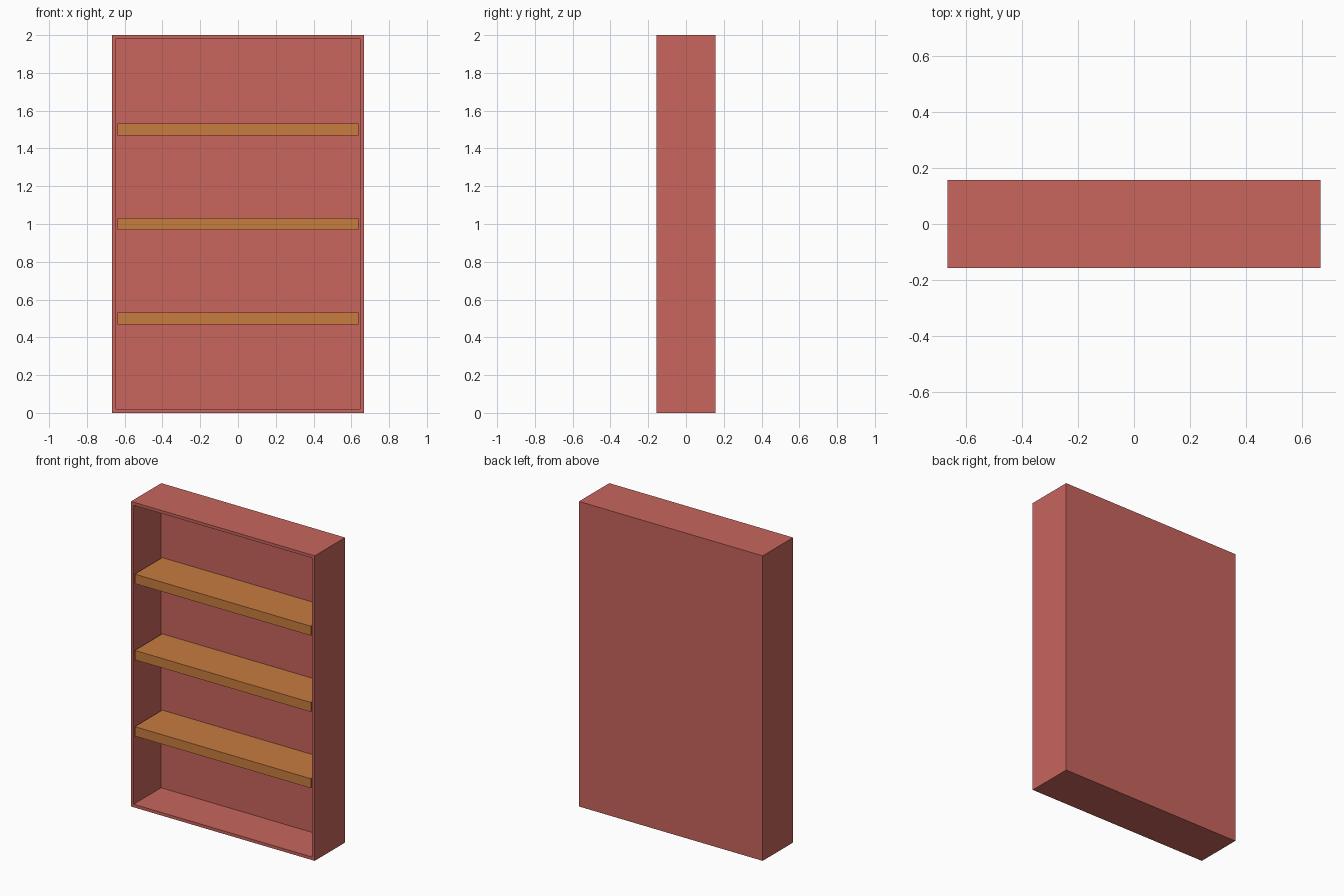
import bpy, bmesh
from mathutils import Vector

if "Cube" in bpy.data.objects:
    bpy.data.objects.remove(bpy.data.objects["Cube"])

W, D, H = 1.333, 0.314, 2.0     # overall size
WALL, BACK = 0.028, 0.03        # frame wall and back panel thickness
SHELF_T = 0.062


def material(name, colour):
    mat = bpy.data.materials.new(name)
    mat.diffuse_color = colour
    mat.use_nodes = True
    mat.node_tree.nodes["Principled BSDF"].inputs["Base Color"].default_value = mat.diffuse_color
    return mat


def box(name, size, centre, mat):
    """Box with its size in the mesh; returns the object."""
    bm = bmesh.new()
    bmesh.ops.create_cube(bm, size=1)
    bmesh.ops.scale(bm, vec=Vector(size), verts=bm.verts)
    mesh = bpy.data.meshes.new(name)
    bm.to_mesh(mesh)
    bm.free()
    obj = bpy.data.objects.new(name, mesh)
    obj.location = centre
    mesh.materials.append(mat)
    bpy.context.collection.objects.link(obj)
    return obj


red = material("case_red", (0.58, 0.13, 0.11, 1))
orange = material("shelf_orange", (0.58, 0.2, 0.05, 1))

# Case: one solid box whose front face is inset and pushed in
case = box("case", (W, D, H), (0, 0, H / 2), red)
bm = bmesh.new()
bm.from_mesh(case.data)
bm.normal_update()
front = min(bm.faces, key=lambda f: f.normal.y)
bmesh.ops.inset_region(bm, faces=[front], thickness=WALL)
pocket = bmesh.ops.extrude_discrete_faces(bm, faces=[front])["faces"][0]
bmesh.ops.translate(bm, vec=(0, D - BACK, 0), verts=pocket.verts)
bmesh.ops.recalc_face_normals(bm, faces=bm.faces)
bm.to_mesh(case.data)
bm.free()

# Three evenly spaced shelves, flush with the case front
for i in range(1, 4):
    box(f"shelf_{i}", (W - 2 * WALL, D - BACK, SHELF_T),
        (0, -BACK / 2, H * i / 4), orange)
